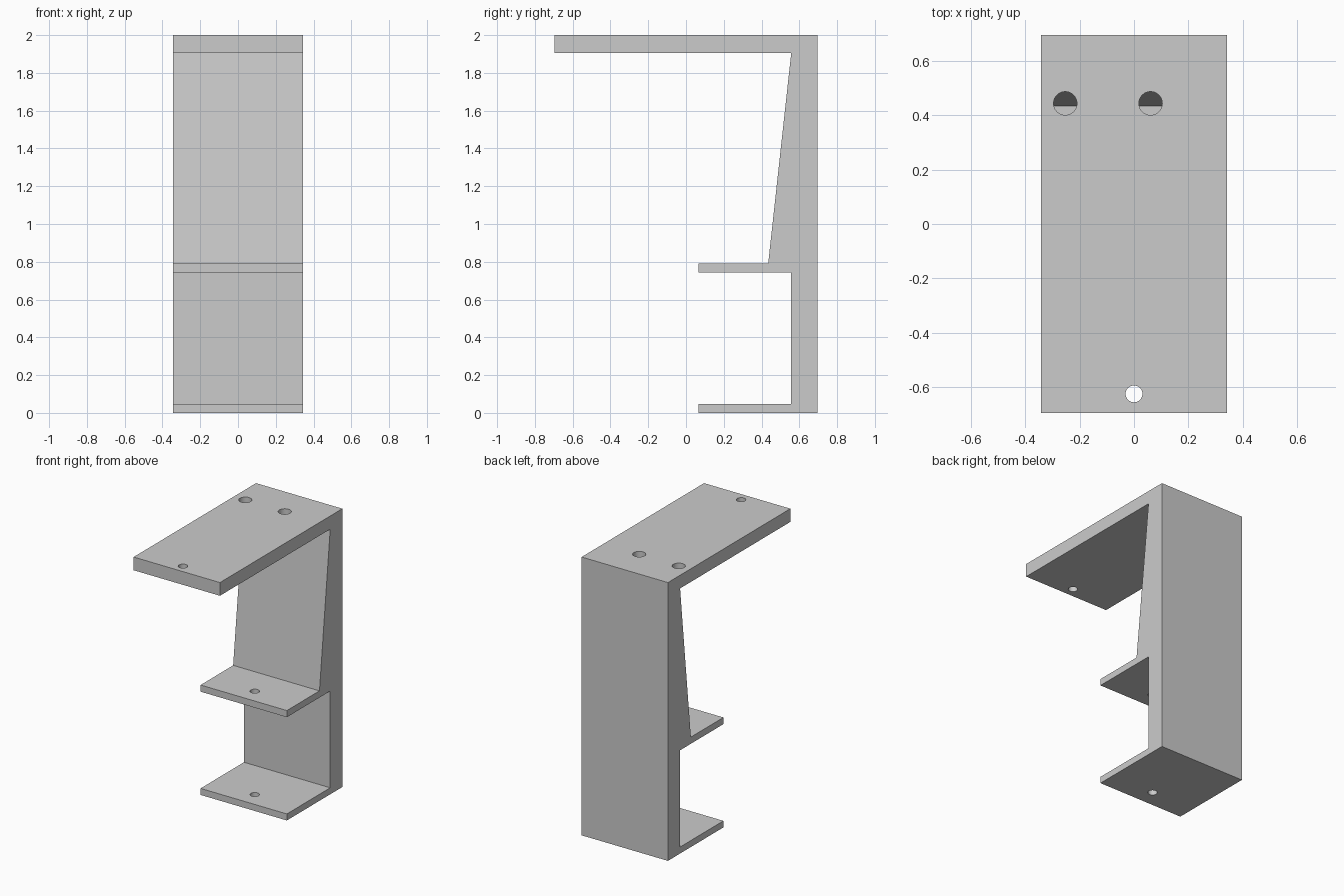
import bpy, bmesh
from mathutils import Matrix

cube = bpy.data.objects.get("Cube")
if cube:
    bpy.data.objects.remove(cube, do_unlink=True)

GREY = (0.6, 0.6, 0.6, 1.0)
HALF_WIDTH = 0.343

grey = bpy.data.materials.new("plain grey")
grey.use_nodes = True
grey.diffuse_color = GREY
grey.node_tree.nodes["Principled BSDF"].inputs["Base Color"].default_value = GREY


def add_object(name, bm):
    bmesh.ops.recalc_face_normals(bm, faces=bm.faces)
    mesh = bpy.data.meshes.new(name)
    bm.to_mesh(mesh)
    bm.free()
    mesh.materials.append(grey)
    obj = bpy.data.objects.new(name, mesh)
    bpy.context.collection.objects.link(obj)
    return obj


# Bracket body: side profile (y, z) extruded across the width
profile = [
    (0.695, 0), (0.695, 2), (-0.695, 2), (-0.695, 1.905),   # back and top plate
    (0.557, 1.905), (0.435, 0.79),                          # sloping wall
    (0.065, 0.79), (0.065, 0.742), (0.557, 0.742),          # middle shelf
    (0.557, 0.047), (0.065, 0.047), (0.065, 0),             # bottom shelf
]
bm = bmesh.new()
side = bm.faces.new([bm.verts.new((-HALF_WIDTH, y, z)) for y, z in profile])
grown = bmesh.ops.extrude_face_region(bm, geom=[side])["geom"]
bmesh.ops.translate(bm, vec=(2 * HALF_WIDTH, 0, 0),
                    verts=[g for g in grown if isinstance(g, bmesh.types.BMVert)])
bracket = add_object("bracket_body", bm)

# Screw holes: x, y, plate centre height, radius
holes = [
    (-0.253, 0.444, 1.95, 0.043),   # rear pair in the top plate
    (0.061, 0.444, 1.95, 0.043),
    (0, -0.625, 1.95, 0.031),       # front of the top plate
    (0, 0.19, 0.766, 0.031),        # middle shelf
    (0, 0.19, 0.023, 0.031),        # bottom shelf
]
bm = bmesh.new()
for x, y, z, radius in holes:
    bmesh.ops.create_cone(bm, cap_ends=True, segments=40, radius1=radius, radius2=radius,
                          depth=0.16, matrix=Matrix.Translation((x, y, z)))
cutter = add_object("hole_cutter", bm)
cutter.hide_render = True

# Drill the holes, then discard the cutter
drill = bracket.modifiers.new("drill_holes", 'BOOLEAN')
drill.operation = 'DIFFERENCE'
drill.solver = 'EXACT'
drill.object = cutter
bpy.ops.object.select_all(action='DESELECT')
bracket.select_set(True)
bpy.context.view_layer.objects.active = bracket
bpy.ops.object.modifier_apply(modifier=drill.name)
bpy.data.objects.remove(cutter, do_unlink=True)

# Round the hole walls while keeping the edges crisp
bpy.ops.object.shade_smooth_by_angle(angle=0.5)
# The slope meets no neighbour at under 30 degrees, so the plates stay flat
